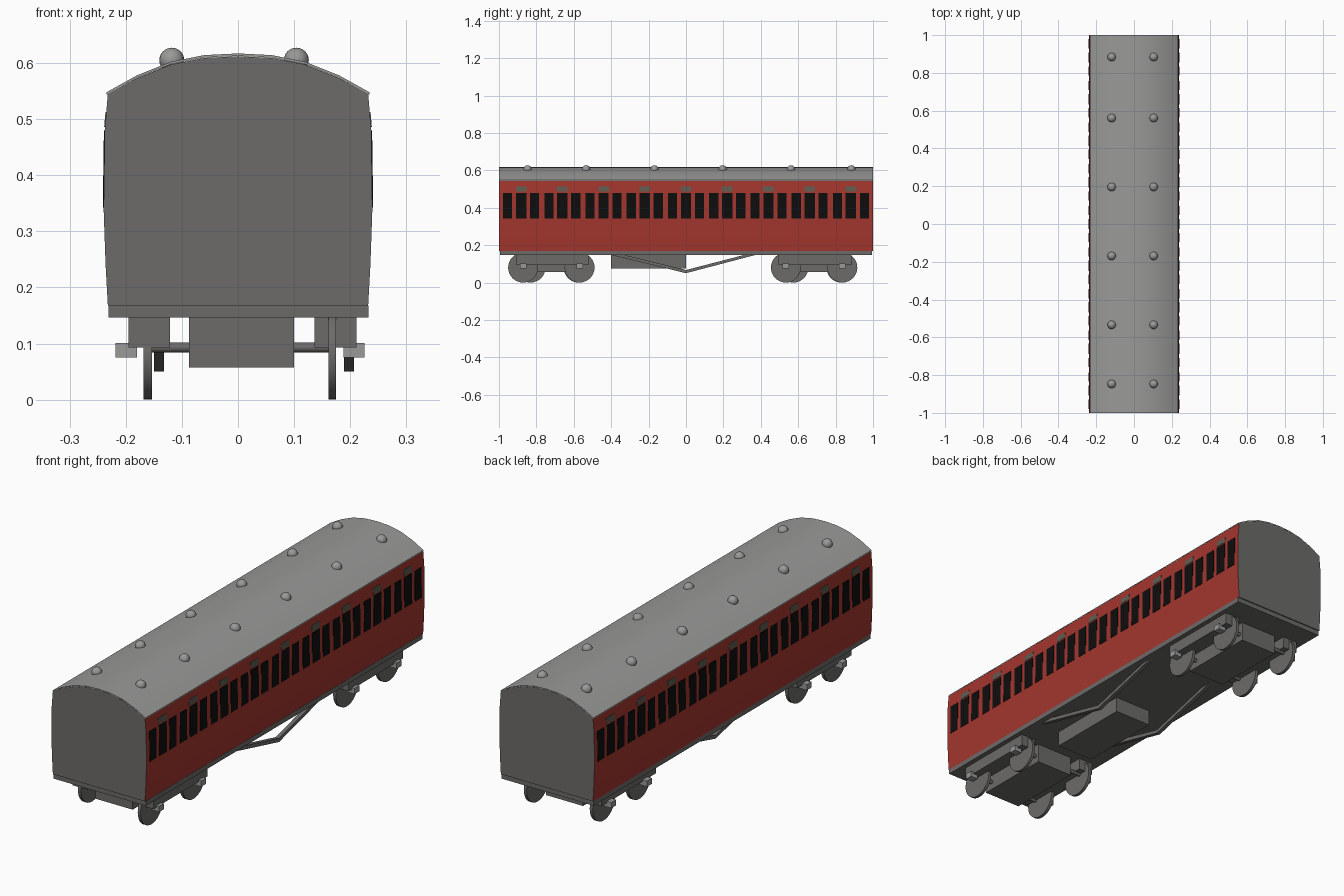
import bpy, bmesh, math
from mathutils import Matrix

if "Cube" in bpy.data.objects:
    bpy.data.objects.remove(bpy.data.objects["Cube"])


def material(name, rgb):
    m = bpy.data.materials.new(name)
    m.diffuse_color = (*rgb, 1)
    m.use_nodes = True
    m.node_tree.nodes["Principled BSDF"].inputs["Base Color"].default_value = m.diffuse_color
    return m


GREY = material("dark_grey", (0.15, 0.147, 0.14))
ROOF = material("roof_grey", (0.32, 0.32, 0.315))
RED = material("red", (0.37, 0.036, 0.027))
BLACK = material("window_black", (0.004, 0.004, 0.004))
VENT = material("vent_grey", (0.11, 0.11, 0.085))


def finish(bm, name, mats):
    bmesh.ops.recalc_face_normals(bm, faces=bm.faces)
    me = bpy.data.meshes.new(name)
    bm.to_mesh(me)
    bm.free()
    for m in mats:
        me.materials.append(m)
    ob = bpy.data.objects.new(name, me)
    bpy.context.collection.objects.link(ob)
    return ob


def smooth(ob, angle=35):
    bpy.ops.object.select_all(action='DESELECT')
    ob.select_set(True)
    bpy.context.view_layer.objects.active = ob
    bpy.ops.object.shade_smooth_by_angle(angle=math.radians(angle))


def prism(bm, pts, a, b, axis):
    """Extrude a 2D outline from a to b along x (pts = y,z) or y (pts = x,z)."""
    def place(p, t):
        return (t, p[0], p[1]) if axis == 'x' else (p[0], t, p[1])
    va = [bm.verts.new(place(p, a)) for p in pts]
    vb = [bm.verts.new(place(p, b)) for p in pts]
    bm.faces.new(va)
    bm.faces.new(vb)
    n = len(pts)
    for i in range(n):
        j = (i + 1) % n
        bm.faces.new((va[i], va[j], vb[j], vb[i]))


def box(name, x, y, z, mat):
    bm = bmesh.new()
    prism(bm, [(x[0], z[0]), (x[1], z[0]), (x[1], z[1]), (x[0], z[1])], *y, 'y')
    return finish(bm, name, [mat])


def cylinder(name, x0, x1, y, z, r, n, mat):
    bm = bmesh.new()
    pts = [(y + r * math.cos(2 * math.pi * i / n),
            z + r * math.sin(2 * math.pi * i / n)) for i in range(n)]
    prism(bm, pts, x0, x1, 'x')
    ob = finish(bm, name, [mat])
    smooth(ob)
    return ob


# Carriage body with bulging sides and arched top
SIDE = [(0.232, 0.168), (0.236, 0.24), (0.2395, 0.34), (0.2375, 0.48), (0.232, 0.545)]
ARC = [(0.18, 0.573), (0.12, 0.597), (0.06, 0.609)]
half = SIDE + ARC
outline = half + [(0, 0.612)] + [(-x, z) for x, z in reversed(half)]
bm = bmesh.new()
prism(bm, outline, -1, 1, 'y')
body = finish(bm, "carriage_body", [GREY, RED])
for f in body.data.polygons:
    f.material_index = 1 if abs(f.normal.x) > 0.8 else 0

# Roof shell
edge = [(0.234, 0.543)] + ARC
top = edge + [(0, 0.612)] + [(-x, z) for x, z in reversed(edge)]
bm = bmesh.new()
prism(bm, [(x, z + 0.005) for x, z in top] + [(x, z + 0.0005) for x, z in reversed(top)],
      -1, 1, 'y')
smooth(finish(bm, "roof", [ROOF]))


# Windows and door vents: thin plates lying on the curved sides
def side_x(z):
    for (x0, z0), (x1, z1) in zip(SIDE, SIDE[1:]):
        if z0 <= z <= z1:
            return x0 + (x1 - x0) * (z - z0) / (z1 - z0)


def side_plates(name, plates, mat):
    bm = bmesh.new()
    for s in (-1, 1):
        for y, w, z0, z1 in plates:
            a, b = side_x(z0), side_x(z1)
            prism(bm, [(s * (a - 0.002), z0), (s * (a + 0.0015), z0),
                       (s * (b + 0.0015), z1), (s * (b - 0.002), z1)],
                  y - w / 2, y + w / 2, 'y')
    finish(bm, name, [mat])


doors = [0.2204 * i for i in range(-4, 5)]
side_plates("windows", [(d + o, w, 0.342, 0.48) for d in doors
                        for o, w in ((-0.072, 0.049), (0, 0.055), (0.072, 0.049))], BLACK)
side_plates("door_vents", [(d, 0.056, 0.486, 0.513) for d in doors], VENT)

# Roof ventilators
bm = bmesh.new()
for x in (-0.118, 0.104):
    for y in (0.884, 0.561, 0.196, -0.169, -0.534, -0.847):
        bmesh.ops.create_uvsphere(bm, u_segments=20, v_segments=12, radius=0.0222,
                                  matrix=Matrix.Translation((x, y, 0.605)))
smooth(finish(bm, "roof_ventilators", [ROOF]), 60)

# Underframe and equipment box
box("underframe", (-0.231, 0.233), (-0.995, 0.995), (0.146, 0.168), GREY)
box("equipment_box", (-0.087, 0.1), (-0.4, 0.0), (0.075, 0.15), GREY)

# Truss rods
truss = [(-0.43, 0.155), (-0.36, 0.155), (0, 0.067), (0.34, 0.155), (0.4, 0.155), (0, 0.05)]
for name, x0, x1 in (("left_truss", -0.15, -0.132), ("right_truss", 0.189, 0.207)):
    bm = bmesh.new()
    prism(bm, truss, x0, x1, 'x')
    finish(bm, name, [GREY])

# Bogies: centre block, side frames, axles, wheels and axle boxes
for end, c in (("front", -0.72), ("rear", 0.685)):
    box(end + "_bogie_block", (-0.087, 0.1), (c - 0.18, c + 0.18), (0.057, 0.147), GREY)
    for side, x0, x1 in (("left", -0.195, -0.121), ("right", 0.136, 0.211)):
        box(f"{end}_{side}_bogie_frame", (x0, x1), (c - 0.19, c + 0.2), (0.093, 0.147), GREY)
    for i, o in ((1, -0.151), (2, 0.151)):
        y = c + o
        cylinder(f"{end}_axle_{i}", -0.16, 0.168, y + 0.01, 0.093, 0.009, 12, GREY)
        for side, x0, x1, dy, b0, b1 in (
                ("left", -0.168, -0.153, 0.04 if i == 1 else -0.005, -0.218, -0.18),
                ("right", 0.161, 0.175, 0.0, 0.188, 0.225)):
            cylinder(f"{end}_{side}_wheel_{i}", x0, x1, y + dy, 0.08, 0.08, 32, GREY)
            box(f"{end}_{side}_axle_box_{i}", (b0, b1),
                (y + dy - 0.017, y + dy + 0.017), (0.075, 0.101), ROOF)
